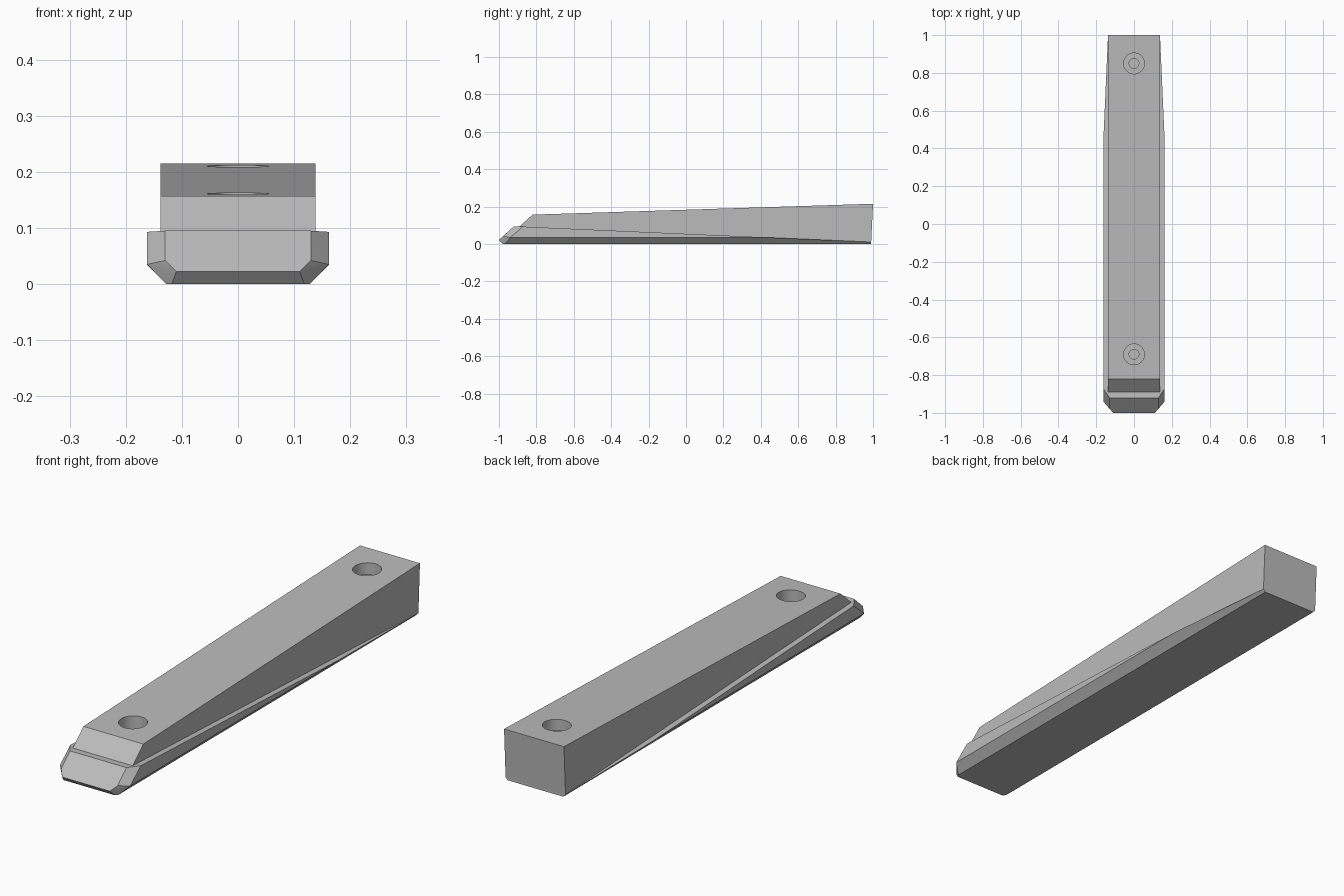
import bpy, bmesh

if "Cube" in bpy.data.objects:
    bpy.data.objects.remove(bpy.data.objects["Cube"])

grey = bpy.data.materials.new("grey")
grey.diffuse_color = (0.5, 0.5, 0.5, 1)
grey.use_nodes = True
grey.node_tree.nodes["Principled BSDF"].inputs["Base Color"].default_value = grey.diffuse_color


def hull_part(name, half_points):
    """Convex solid from points mirrored across x = 0."""
    bm = bmesh.new()
    for x, y, z in half_points:
        bm.verts.new((x, y, z))
        bm.verts.new((-x, y, z))
    bmesh.ops.convex_hull(bm, input=bm.verts[:])
    bmesh.ops.dissolve_limit(bm, angle_limit=0.02, verts=bm.verts[:], edges=bm.edges[:])
    bmesh.ops.recalc_face_normals(bm, faces=bm.faces[:])
    mesh = bpy.data.meshes.new(name)
    bm.to_mesh(mesh)
    bm.free()
    obj = bpy.data.objects.new(name, mesh)
    bpy.context.collection.objects.link(obj)
    mesh.materials.append(grey)
    return obj


# Base with chamfered lower edges and nose, top plane falling to the back
base = hull_part("chamfered_base", [
    (0.13, -0.92, 0.095), (0.13, -0.978, 0.042), (0.11, -1.0, 0.022),
    (0.118, -0.98, 0.0), (0.128, -0.968, 0.0),
    (0.162, -0.872, 0.093), (0.162, -0.94, 0.035),
    (0.162, 0.45, 0.0345), (0.138, 0.99, 0.011), (0.128, 0.99, 0.0)])

# Wedge body rising to the back, lower side sunk into the base
w = 0.138
body = hull_part("wedge_body", [
    (w, -0.82, 0.157), (w, 1.0, 0.215), (w, 0.99, 0.0105), (w, -0.90, 0.085)])

# Screw holes: wide counterbore with a narrow blind pilot hole
for y, floor in ((-0.69, 0.09), (0.85, 0.163)):
    for radius, bottom in ((0.055, floor), (0.026, 0.035)):
        bpy.ops.mesh.primitive_cylinder_add(
            vertices=48, radius=radius, depth=0.3 - bottom,
            location=(0, y, (0.3 + bottom) / 2))
        cutter = bpy.context.object
        cutter.name = "hole_cutter"
        cutter.hide_render = True
        cutter.data.materials.append(grey)
        for part in (body, base):
            mod = part.modifiers.new("hole", 'BOOLEAN')
            mod.operation = 'DIFFERENCE'
            mod.solver = 'EXACT'
            mod.object = cutter
            bpy.context.view_layer.objects.active = part
            bpy.ops.object.modifier_apply(modifier=mod.name)
        bpy.data.objects.remove(cutter)

# Smooth hole walls, sharp edges elsewhere
bpy.ops.object.select_all(action='DESELECT')
for part in (body, base):
    part.select_set(True)
bpy.context.view_layer.objects.active = body
bpy.ops.object.shade_smooth_by_angle(angle=0.26)
